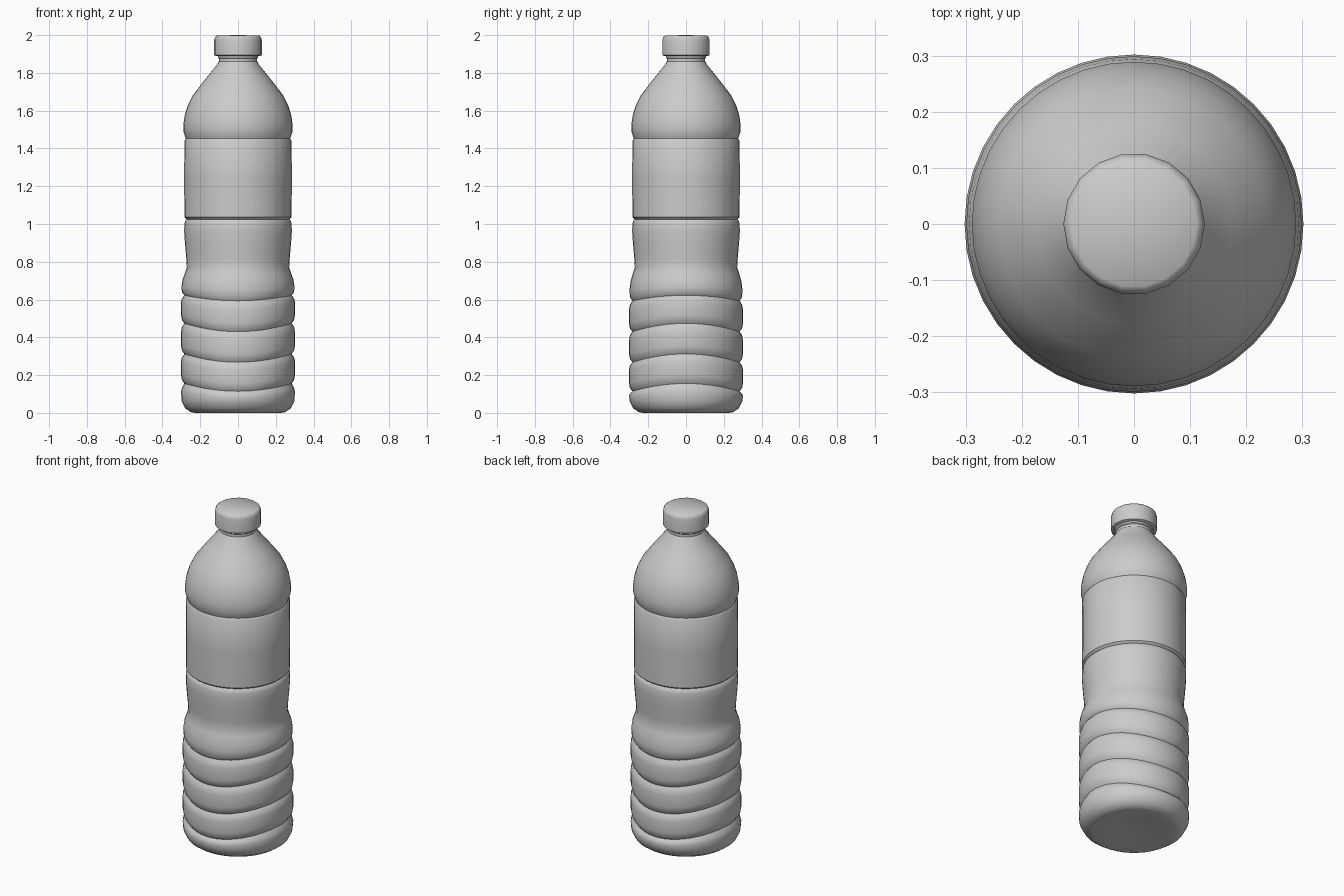
import bpy, bmesh, math

if "Cube" in bpy.data.objects:
    bpy.data.objects.remove(bpy.data.objects["Cube"])


def lathe(name, profile, sides, wave=None, angle=40):
    """Spin (radius, z) points about z; radius 0 closes an end with a pole."""
    bm = bmesh.new()
    rings = []
    for r, z in profile:
        if r == 0:
            rings.append([bm.verts.new((0, 0, z))])
            continue
        ring = []
        for i in range(sides):
            a = 2 * math.pi * i / sides
            dz = wave(z, a) if wave else 0
            ring.append(bm.verts.new((r * math.cos(a), r * math.sin(a), z + dz)))
        rings.append(ring)
    for lo, hi in zip(rings, rings[1:]):
        for i in range(sides):
            j = (i + 1) % sides
            quad = [lo[i % len(lo)], lo[j % len(lo)], hi[j % len(hi)], hi[i % len(hi)]]
            bm.faces.new(list(dict.fromkeys(quad)))
    bmesh.ops.recalc_face_normals(bm, faces=bm.faces)
    mesh = bpy.data.meshes.new(name)
    bm.to_mesh(mesh)
    bm.free()
    ob = bpy.data.objects.new(name, mesh)
    bpy.context.collection.objects.link(ob)
    bpy.ops.object.select_all(action='DESELECT')
    ob.select_set(True)
    bpy.context.view_layer.objects.active = ob
    bpy.ops.object.shade_smooth_by_angle(angle=math.radians(angle))
    return ob


def grip_wave(z, a):
    """Ribs rise at the sides and dip at front and back, fading out at the ends."""
    fade = min(1, max(0, (z - 0.06) / 0.08)) * min(1, max(0, (0.74 - z) / 0.2))
    return 0.022 * fade * math.cos(2 * a)


# Base, with a shallow hollow underneath
body = [(0, 0.02), (0.14, 0.012), (0.225, 0.0), (0.25, 0.004),
        (0.28, 0.025), (0.298, 0.06), (0.302, 0.10)]

# Grip ribs separated by wavy grooves
for g in (0.135, 0.29, 0.452, 0.608):
    body += [(0.297, g - 0.018), (0.284, g), (0.297, g + 0.018)]
    if g < 0.6:
        body += [(0.302, g + 0.045), (0.302, g + 0.115)]

# Waist, label panel with a groove at each end, shoulder, cone and neck
body += [(0.299, 0.66), (0.294, 0.70), (0.281, 0.74), (0.271, 0.77),
         (0.274, 0.82), (0.281, 0.90), (0.285, 0.96), (0.284, 1.00),
         (0.279, 1.018), (0.272, 1.025), (0.284, 1.036),
         (0.285, 1.24), (0.284, 1.44), (0.276, 1.452), (0.281, 1.465),
         (0.289, 1.49), (0.289, 1.53), (0.281, 1.58), (0.265, 1.63),
         (0.240, 1.68), (0.175, 1.765), (0.110, 1.845),
         (0.106, 1.855), (0.101, 1.86), (0.101, 1.875), (0.107, 1.88),
         (0.107, 1.90), (0, 1.90)]
lathe("bottle_body", body, 40, grip_wave)

# Screw cap
cap = [(0, 1.892), (0.119, 1.89), (0.126, 1.894), (0.126, 1.975),
       (0.122, 1.99), (0.112, 1.998), (0, 2.0)]
lathe("bottle_cap", cap, 18, angle=50)
